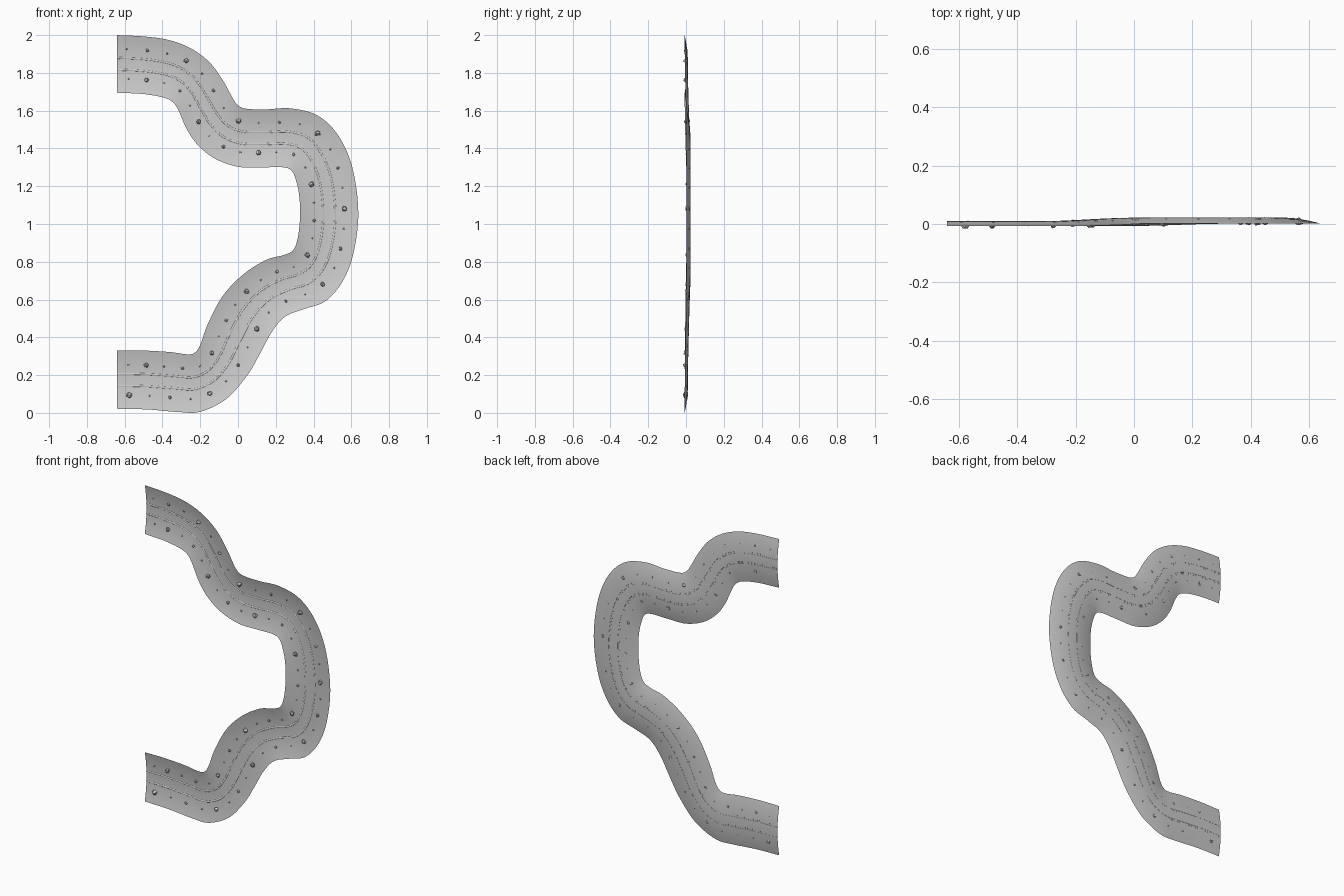
import bpy, bmesh, math, random
from mathutils import Vector, Matrix

if "Cube" in bpy.data.objects:
    bpy.data.objects.remove(bpy.data.objects["Cube"])

random.seed(4)

# Paired outer / inner bank outlines (x, z) from the upper end to the lower end
OUTER = [(-.64, 2), (-.5, 1.993), (-.37, 1.975), (-.25, 1.93), (-.15, 1.855), (-.08, 1.76), (-.03, 1.67),
         (0, 1.628), (.045, 1.61), (.15, 1.607), (.28, 1.612), (.42, 1.575), (.53, 1.47), (.605, 1.3),
         (.637, 1.06), (.61, .84), (.55, .69), (.46, .59), (.35, .55), (.25, .51), (.18, .43),
         (.12, .32), (.05, .2), (-.06, .075), (-.2, .006), (-.32, .005), (-.48, .018), (-.64, .022)]
INNER = [(-.64, 1.695), (-.5, 1.688), (-.39, 1.668), (-.34, 1.64), (-.31, 1.59), (-.27, 1.5), (-.21, 1.415),
         (-.12, 1.345), (0, 1.303), (.13, 1.3), (.24, 1.3), (.285, 1.28), (.31, 1.22), (.325, 1.14),
         (.328, 1.03), (.315, .92), (.29, .86), (.24, .835), (.15, .81), (.03, .735), (-.08, .62),
         (-.16, .47), (-.2, .36), (-.23, .318), (-.27, .31), (-.36, .322), (-.5, .33), (-.64, .33)]
SEGS = len(OUTER) - 1


def spline(pts, t):
    """Catmull-Rom point at t in 0..1"""
    f = min(max(t, 0), 1) * SEGS
    i = min(int(f), SEGS - 1)
    f -= i
    b, c = Vector(pts[i]), Vector(pts[i + 1])
    a = Vector(pts[i - 1]) if i > 0 else 2 * b - c
    d = Vector(pts[i + 2]) if i + 2 <= SEGS else 2 * c - b
    return .5 * (2 * b + (c - a) * f + (2 * a - 5 * b + 4 * c - d) * f ** 2 + (3 * b - a - 3 * c + d) * f ** 3)


def smooth(a, b, t):
    t = min(max((t - a) / (b - a), 0), 1)
    return t * t * (3 - 2 * t)


def surface(t, u, lift=0):
    """Point on the shallow valley: t along, u across, lift towards the front"""
    p = spline(OUTER, t).lerp(spline(INNER, t), u)
    mid = smooth(.1, .33, t) * (1 - smooth(.64, .86, t))
    y = .010 + .013 * mid - (.017 + .004 * mid) * (2 * u - 1) ** 2
    return Vector((p.x, y - lift, p.y))


def finish(name, bm, shade=True):
    me = bpy.data.meshes.new(name)
    bm.to_mesh(me)
    bm.free()
    for f in me.polygons:
        f.use_smooth = shade
    ob = bpy.data.objects.new(name, me)
    bpy.context.collection.objects.link(ob)
    return ob


def strip(name, section, steps):
    """Sweep a list of (u, lift) along the course"""
    bm = bmesh.new()
    rows = [[bm.verts.new(surface(i / steps, u, h)) for u, h in section] for i in range(steps + 1)]
    for r, s in zip(rows, rows[1:]):
        for j in range(len(section) - 1):
            bm.faces.new((r[j], r[j + 1], s[j + 1], s[j]))
    bm.normal_update()
    if sum(f.normal.y for f in bm.faces) > 0:
        bmesh.ops.reverse_faces(bm, faces=bm.faces[:])
    return finish(name, bm)


# Curved ground strip
strip("ground_strip", [(j / 20, 0) for j in range(21)], 216)

# Two narrow wheel tracks
for name, u in (("track_outer", .395), ("track_inner", .6)):
    strip(name, [(u - .016, -.0004), (u - .008, .002), (u + .008, .002), (u + .016, -.0004)], 216)

# Two rows of stones, evenly spaced with repeating sizes
SIZES = (.005, .009, .005, .014)


def stone_row(name, u, first, spacing, shift):
    bm = bmesh.new()
    travelled, count = spacing - first, shift
    prev = surface(0, u)
    for i in range(1, 1501):
        p = surface(i / 1500, u)
        travelled += (p - prev).length
        prev = p
        if travelled >= spacing:
            travelled -= spacing
            r = SIZES[count % 4] * random.uniform(.9, 1.1)
            count += 1
            m = (Matrix.Translation(p - Vector((0, r * .55, 0)))
                 @ Matrix.Rotation(random.uniform(0, 6.28), 4, 'Y'))
            stone = bmesh.ops.create_icosphere(bm, subdivisions=1, radius=r, matrix=m)
            for v in stone["verts"]:
                v.co += Vector([random.uniform(-.18, .18) * r for _ in range(3)])
    finish(name, bm, False)


stone_row("stones_outer", .235, .05, .108, 0)
stone_row("stones_inner", .75, .06, .095, 2)
